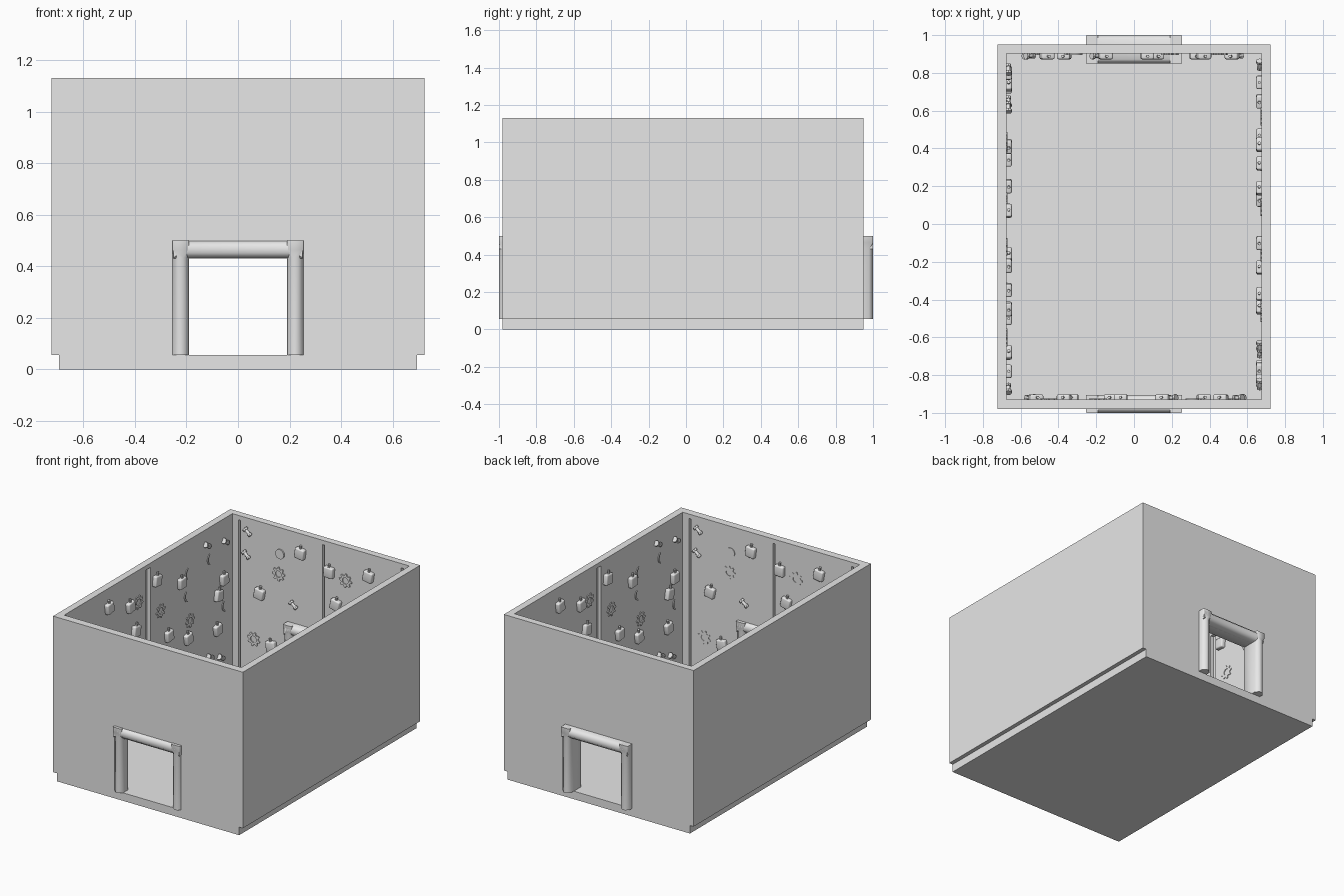
import bpy, bmesh, math, random
from mathutils import Matrix, Vector

random.seed(4)
if "Cube" in bpy.data.objects:
    bpy.data.objects.remove(bpy.data.objects["Cube"])

grey = bpy.data.materials.new("plain grey")
grey.use_nodes = True
COLOR = (0.8, 0.8, 0.8, 1)
grey.diffuse_color = COLOR
grey.node_tree.nodes["Principled BSDF"].inputs["Base Color"].default_value = COLOR

MID_Y = -0.015            # centre of the room
FLOOR_Z, TOP_Z = 0.055, 1.13


def add_box(bm, lo, hi):
    lo, hi = Vector(lo), Vector(hi)
    m = Matrix.Translation((lo + hi) / 2) @ Matrix.Diagonal((*(hi - lo), 1))
    return bmesh.ops.create_cube(bm, size=1, matrix=m)["verts"]


def add_cylinder(bm, r, depth, matrix, sides=12):
    bmesh.ops.create_cone(bm, cap_ends=True, segments=sides, radius1=r, radius2=r,
                          depth=depth, matrix=matrix)


def make_mesh(name, bm):
    bmesh.ops.recalc_face_normals(bm, faces=bm.faces)
    mesh = bpy.data.meshes.new(name)
    bm.to_mesh(mesh)
    bm.free()
    mesh.materials.append(grey)
    return mesh


def make_object(name, mesh, matrix=Matrix()):
    obj = bpy.data.objects.new(name, mesh)
    obj.matrix_world = matrix
    bpy.context.collection.objects.link(obj)
    return obj


def box_object(name, lo, hi):
    bm = bmesh.new()
    add_box(bm, lo, hi)
    return make_object(name, make_mesh(name, bm))


def activate(obj):
    bpy.ops.object.select_all(action="DESELECT")
    obj.select_set(True)
    bpy.context.view_layer.objects.active = obj


def smooth(obj, angle=35):
    activate(obj)
    bpy.ops.object.shade_smooth_by_angle(angle=math.radians(angle))


def carve(obj, lo, hi):
    cutter = box_object("cutter", lo, hi)
    cutter.hide_render = True
    mod = obj.modifiers.new("cut", "BOOLEAN")
    mod.operation, mod.solver, mod.object = "DIFFERENCE", "EXACT", cutter
    activate(obj)
    bpy.ops.object.modifier_apply(modifier=mod.name)
    bpy.data.objects.remove(cutter)


# Floor slab and the walls, with doorways and panel seams carved out
box_object("floor", (-0.695, -0.98, 0), (0.695, 0.95, FLOOR_Z))
walls = box_object("walls", (-0.723, -0.98, FLOOR_Z), (0.723, 0.95, TOP_Z))
carve(walls, (-0.675, -0.928, 0), (0.675, 0.903, 2))
carve(walls, (-0.19, -2, 0), (0.19, 2, 0.43))
SEAM_TOP = 1.1
carve(walls, (-0.70, MID_Y - 0.025, 0), (0.70, MID_Y + 0.025, SEAM_TOP))
for x in (-0.62, 0.02, 0.62):
    carve(walls, (x - 0.008, 0.5, 0.5 if abs(x) < 0.1 else 0), (x + 0.008, 0.925, SEAM_TOP))
    carve(walls, (-x - 0.008, -0.95, 0.5 if abs(x) < 0.1 else 0), (-x + 0.008, -0.5, SEAM_TOP))


# Door frames: chamfered posts and lintel that flare to square corners
def section(bm, across, depth, chamfer, place):
    """One eight-sided ring; place turns (across, depth) into a point."""
    a0, a1 = across
    c, d = chamfer, min(chamfer, depth * 0.45)
    pts = [(a0 + c, -depth), (a1 - c, -depth), (a1, -depth + d), (a1, depth - d),
           (a1 - c, depth), (a0 + c, depth), (a0, depth - d), (a0, -depth + d)]
    return [bm.verts.new(place(*p)) for p in pts]


def loft(bm, rings):
    for r0, r1 in zip(rings, rings[1:]):
        for i in range(8):
            j = (i + 1) % 8
            bm.faces.new((r0[i], r0[j], r1[j], r1[i]))
    bm.faces.new(rings[0])
    bm.faces.new(rings[-1])


def door_frame(name, y, depth):
    bm = bmesh.new()
    for s in (-1, 1):
        loft(bm, [section(bm, (0.19, 0.255), depth, c, lambda a, d: (s * a, y + d, z))
                  for z, c in ((FLOOR_Z, 0.022), (0.435, 0.022), (0.465, 0.003), (0.5, 0.003))])
    loft(bm, [section(bm, (0.43, 0.5), depth, c, lambda a, d: (x, y + d, a))
              for x, c in ((-0.25, 0.003), (-0.225, 0.022), (0.225, 0.022), (0.25, 0.003))])
    smooth(make_object(name, make_mesh(name, bm)), 50)


door_frame("front_door_frame", -0.9525, 0.0475)
door_frame("back_door_frame", 0.925, 0.075)


# Wall ornaments, modelled lying against a wall whose face is local y = 0
def jar_mesh():
    bm = bmesh.new()
    add_box(bm, (-0.035, -0.01, -0.036), (0.035, 0.028, 0.036))
    bmesh.ops.bevel(bm, geom=bm.edges[:], offset=0.009, segments=3, profile=0.5, affect="EDGES")
    add_cylinder(bm, 0.008, 0.03, Matrix.Translation((0, 0.012, 0.042)), 8)
    return make_mesh("jar", bm)


def flat_ring(name, outer, inner, closed=True, depth=0.007):
    """Extrude the band between two outlines."""
    bm = bmesh.new()
    a = [bm.verts.new((x, -0.002, z)) for x, z in outer]
    b = [bm.verts.new((x, -0.002, z)) for x, z in inner]
    n = len(a)
    for i in range(n if closed else n - 1):
        j = (i + 1) % n
        bm.faces.new((a[i], a[j], b[j], b[i]))
    up = bmesh.ops.extrude_face_region(bm, geom=bm.faces[:])["geom"]
    bmesh.ops.translate(bm, vec=(0, depth, 0),
                        verts=[v for v in up if isinstance(v, bmesh.types.BMVert)])
    return make_mesh(name, bm)


def polar(r, t):
    return r * math.cos(t), r * math.sin(t)


def gear_mesh():
    ts = [math.tau * i / 32 for i in range(32)]
    return flat_ring("gear", [polar(0.048 if i % 4 < 2 else 0.035, t) for i, t in enumerate(ts)],
                     [polar(0.022, t) for t in ts])


def crescent_mesh():
    ts = [math.radians(-65 + 13 * i) for i in range(11)]
    return flat_ring("crescent", [polar(0.042, t) for t in ts],
                     [polar(0.041 - 0.012 * math.cos(t), t) for t in ts], closed=False)


def bolt_mesh():
    bm = bmesh.new()
    tilt = Matrix.Translation((0, 0.01, 0)) @ Matrix.Rotation(math.radians(60), 4, "Y")
    add_cylinder(bm, 0.01, 0.06, tilt)
    for z, r in ((0.024, 0.019), (-0.02, 0.015)):
        add_cylinder(bm, r, 0.014, tilt @ Matrix.Translation((0, 0, z)), 8)
    return make_mesh("bolt", bm)


def disc_mesh():
    bm = bmesh.new()
    add_cylinder(bm, 0.033, 0.012, Matrix.Rotation(math.pi / 2, 4, "X"), 24)
    return make_mesh("disc", bm)


meshes = {"jar": jar_mesh(), "gear": gear_mesh(), "crescent": crescent_mesh(),
          "bolt": bolt_mesh(), "disc": disc_mesh()}

# Positions as (along the wall, height)
end_wall = {
    "jar": [(-.15, 1), (-.46, .64), (.07, .93), (.37, .98), (.12, .72), (.33, .4), (.52, .6), (-.37, .3)],
    "gear": [(-.32, .81), (-.51, .31), (.19, .9), (.45, .75)],
    "bolt": [(-.55, 1.04), (-.56, .88), (-.2, .63), (.55, .3)],
    "disc": [(-.31, .95)],
}
side_wall = {
    "jar": [(-.45, 1), (-.22, .92), (-.16, .73), (.07, .99), (.34, .87), (.2, .56), (.41, .46),
            (.73, .4), (.74, .63), (.8, .72), (-.35, .6), (-.5, .4), (-.68, .55), (-.78, .35)],
    "gear": [(-.12, .91), (.12, .76), (.44, .57), (-.6, .7)],
    "crescent": [(.43, .9), (.42, .75), (.67, .91), (.83, .53), (-.3, .4)],
    "bolt": [(.62, 1.02), (.82, .97), (.65, .24), (.77, .19), (-.87, .6)],
}


def decorate(label, layout, turn, locate):
    for kind, spots in layout.items():
        for i, (along, z) in enumerate(spots):
            tilt = Matrix.Rotation(random.uniform(-0.25, 0.25), 4, "Y")
            base = Matrix.Translation(locate(along, z)) @ Matrix.Rotation(turn, 4, "Z") @ tilt
            spin = (Matrix.Translation((0, MID_Y, 0)) @ Matrix.Rotation(math.pi, 4, "Z")
                    @ Matrix.Translation((0, -MID_Y, 0)))
            for side, m in ((label[0], base), (label[1], spin @ base)):
                smooth(make_object(f"{side}_wall_{kind}_{i + 1}", meshes[kind], m))


decorate(("back", "front"), end_wall, math.pi, lambda a, z: (a, 0.9, z))
decorate(("right", "left"), side_wall, -math.pi / 2, lambda a, z: (-0.675, a, z))
